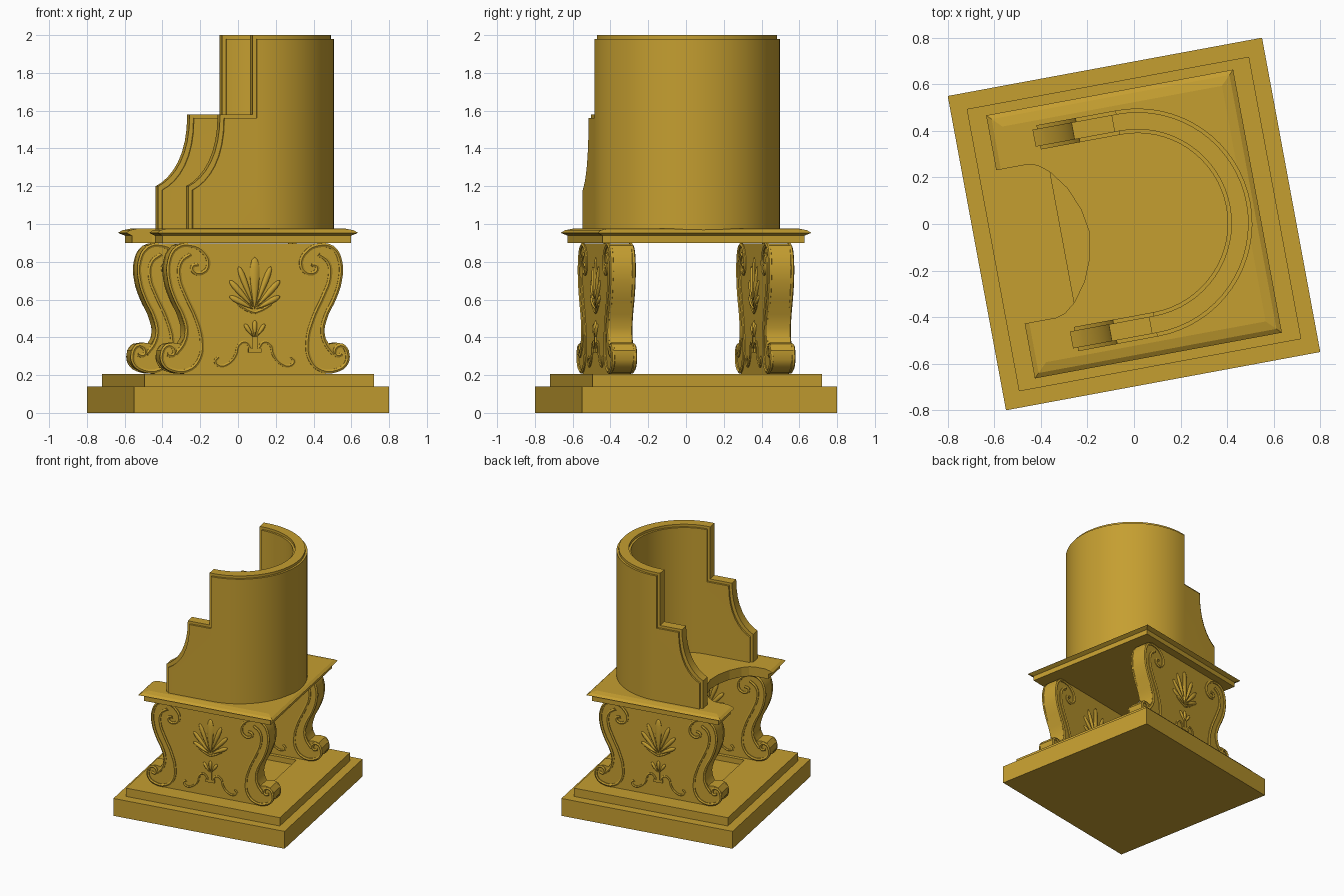
import bpy, bmesh, math
from mathutils import Matrix, Vector

if "Cube" in bpy.data.objects:
    bpy.data.objects.remove(bpy.data.objects["Cube"], do_unlink=True)

TURN = Matrix.Rotation(math.radians(10.5), 4, 'Z')   # whole chair is turned slightly
gold = bpy.data.materials.new("antique_gold")
gold.use_nodes = True
COLOR = (0.56, 0.345, 0.03, 1)
gold.diffuse_color = COLOR
gold.node_tree.nodes["Principled BSDF"].inputs["Base Color"].default_value = COLOR


def add(name, data):
    obj = bpy.data.objects.new(name, data)
    data.materials.append(gold)
    bpy.context.scene.collection.objects.link(obj)
    obj.matrix_world = TURN
    return obj


def from_bmesh(name, bm):
    bmesh.ops.recalc_face_normals(bm, faces=bm.faces)
    mesh = bpy.data.meshes.new(name)
    bm.to_mesh(mesh)
    bm.free()
    return add(name, mesh)


def loft(name, rings):
    """Solid through rings of points, capped at both ends."""
    bm = bmesh.new()
    loops = [[bm.verts.new(p) for p in ring] for ring in rings]
    n = len(loops[0])
    for a, b in zip(loops, loops[1:]):
        for i in range(n):
            j = (i + 1) % n
            bm.faces.new((a[i], a[j], b[j], b[i]))
    bm.faces.new(loops[0])
    bm.faces.new(loops[-1])
    return from_bmesh(name, bm)


def rect(w, d, z):
    return [(-w, -d, z), (w, -d, z), (w, d, z), (-w, d, z)]


def plan_prism(name, plan, z0, z1):
    return loft(name, [[(x, y, z) for x, y in plan] for z in (z0, z1)])


def side_prism(name, side, y0, y1):
    return loft(name, [[(x, y, z) for x, z in side] for y in (y0, y1)])


def cut(obj, tool, operation):
    mod = obj.modifiers.new("cut", 'BOOLEAN')
    mod.object, mod.operation, mod.solver = tool, operation, 'EXACT'
    deps = bpy.context.evaluated_depsgraph_get()
    mesh = bpy.data.meshes.new_from_object(obj.evaluated_get(deps))
    obj.modifiers.clear()
    obj.data = mesh
    bpy.data.objects.remove(tool, do_unlink=True)


def smooth(obj, angle=30):
    bpy.ops.object.select_all(action='DESELECT')
    obj.select_set(True)
    bpy.context.view_layer.objects.active = obj
    bpy.ops.object.shade_smooth_by_angle(angle=math.radians(angle))


# Stepped base with a shallow sunken field between the legs
plan_prism("plinth", [p[:2] for p in rect(.687, .687, 0)], 0, .14)
step = plan_prism("upper_step", [p[:2] for p in rect(.617, .617, 0)], .14, .207)
cut(step, loft("field_cutter", [rect(.314, .34, .165), rect(.314, .34, .3)]), 'DIFFERENCE')

# Seat slab with knife edge and a curved notch in front
seat = loft("seat", [rect(.54 - i, .575 - i, z) for z, i in
                     ((.90, .032), (.938, .032), (.953, 0), (.967, .02), (.976, .06))])
half = [(-.7, .335), (-.40, .335), (-.36, .322), (-.314, .285),
        (-.255, .205), (-.213, .105), (-.195, 0)]
notch = half + [(x, -y) for x, y in half[-2::-1]]
cut(seat, plan_prism("notch_cutter", notch, .8, 1.1), 'DIFFERENCE')


# Horseshoe backrest: a wall plus a slightly taller core forming a stepped edge
def horseshoe(r_out, r_in, cx=.015, n=32):
    def arc(r):
        angles = [math.pi * (i / n - .5) for i in range(n + 1)]
        return ([(-.6, -r)] + [(cx + r * math.cos(a), r * math.sin(a)) for a in angles]
                + [(-.6, r)])
    return arc(r_out) + arc(r_in)[::-1]


def backrest(name, r_out, r_in, grow):
    sweep = []
    for i in range(9):                       # concave sweep of the armrest
        t = i / 8
        sweep.append((-.335 + .17 * math.sin(t * math.pi / 2) - grow,
                      1.18 + .38 * (.35 * t + .65 * t * t) + grow))
    side = [(.7, .96), (-.335 - grow, .96)] + sweep
    side += [(.01 - grow, 1.56 + grow), (.01 - grow, 1.98 + grow), (.7, 1.98 + grow)]
    wall = plan_prism(name, horseshoe(r_out, r_in), .965, 2.2)
    cut(wall, side_prism("side_cutter", side, -.8, .8), 'INTERSECT')
    smooth(wall)


backrest("backrest_wall", .494, .388, 0)
backrest("backrest_core", .478, .404, .02)

# Leg panels with scrolled outline
edge = [(.38, .898), (.425, .885), (.458, .84), (.472, .77), (.466, .69), (.435, .6),
        (.397, .52), (.375, .45), (.378, .40), (.40, .365), (.44, .372), (.48, .365),
        (.508, .33), (.508, .28), (.48, .24), (.43, .215), (.38, .207)]
outline = edge + [(-x, z) for x, z in edge[::-1]]
OUTER, INNER = .485, .368
for label, s in (("left", 1), ("right", -1)):
    smooth(side_prism(label + "_leg_panel", outline, s * INNER, s * OUTER), 35)


# Raised scroll lines on both faces of each panel
def tubes(name, paths, radius):
    data = bpy.data.curves.new(name, 'CURVE')
    data.dimensions = '3D'
    data.bevel_depth, data.bevel_resolution = radius, 1
    data.resolution_u, data.use_fill_caps = 4, True
    for y in (OUTER, INNER, -INNER, -OUTER):
        for m in (1, -1):
            for path in paths:
                spline = data.splines.new('BEZIER')
                spline.bezier_points.add(len(path) - 1)
                for point, (x, z) in zip(spline.bezier_points, path):
                    point.co = (m * x, y, z)
                    point.handle_left_type = point.handle_right_type = 'AUTO'
    curve = add(name, data)
    mesh = bpy.data.meshes.new_from_object(
        curve.evaluated_get(bpy.context.evaluated_depsgraph_get()))
    bpy.data.objects.remove(curve, do_unlink=True)
    mesh.materials.clear()
    smooth(add(name, mesh), 50)


outer_line = [(.305, .785), (.335, .775), (.325, .745), (.28, .742), (.25, .785),
              (.275, .85), (.345, .886), (.42, .873), (.46, .80), (.458, .70),
              (.425, .60), (.385, .52), (.365, .44), (.38, .37), (.425, .31)]
inner_line = [(.345, .84), (.395, .80), (.405, .72), (.37, .62), (.315, .50),
              (.285, .38), (.30, .28), (.36, .226), (.44, .226), (.49, .26),
              (.498, .315), (.47, .355), (.435, .34), (.44, .305), (.47, .31)]
tubes("scroll_lines", [outer_line, inner_line], .012)

# Curling tendrils and palmette stems
tendril = [(.02, .34), (.05, .375), (.085, .36), (.10, .31), (.14, .262),
           (.19, .25), (.212, .275), (.195, .295)]
stem = [(0, .53), (.04, .545), (.09, .575)]
tubes("tendrils", [tendril, stem], .009)


# Palmette and small flower
def petal(bm, base, angle, length, width, y):
    made = bmesh.ops.create_uvsphere(bm, u_segments=10, v_segments=7, radius=1)["verts"]
    turn = Matrix.Rotation(angle, 3, 'Y')
    for v in made:
        t = (v.co.z + 1) / 2
        local = Vector((v.co.x * width * (.3 + .9 * t), v.co.y * .014, t * length))
        v.co = turn @ local + Vector((base[0], y, base[1]))


bm = bmesh.new()
for y in (OUTER, INNER, -INNER, -OUTER):
    petal(bm, (0, .55), 0, .275, .032, y)
    petal(bm, (0, .40), 0, .09, .016, y)
    for m in (1, -1):
        for z, angle, length, width in ((.57, 21, .22, .02), (.56, 42, .19, .02),
                                        (.55, 62, .145, .019), (.40, 33, .085, .014)):
            petal(bm, (m * .008, z), m * math.radians(angle), length, width, y)
    # Little plate and stalk under the flower
    for size, z in (((.07, .02, .022), .33), ((.025, .018, .07), .37)):
        bmesh.ops.create_cube(bm, size=1, matrix=Matrix.Translation((0, y, z))
                              @ Matrix.Diagonal((*size, 1)))
smooth(from_bmesh("palmettes", bm), 50)
